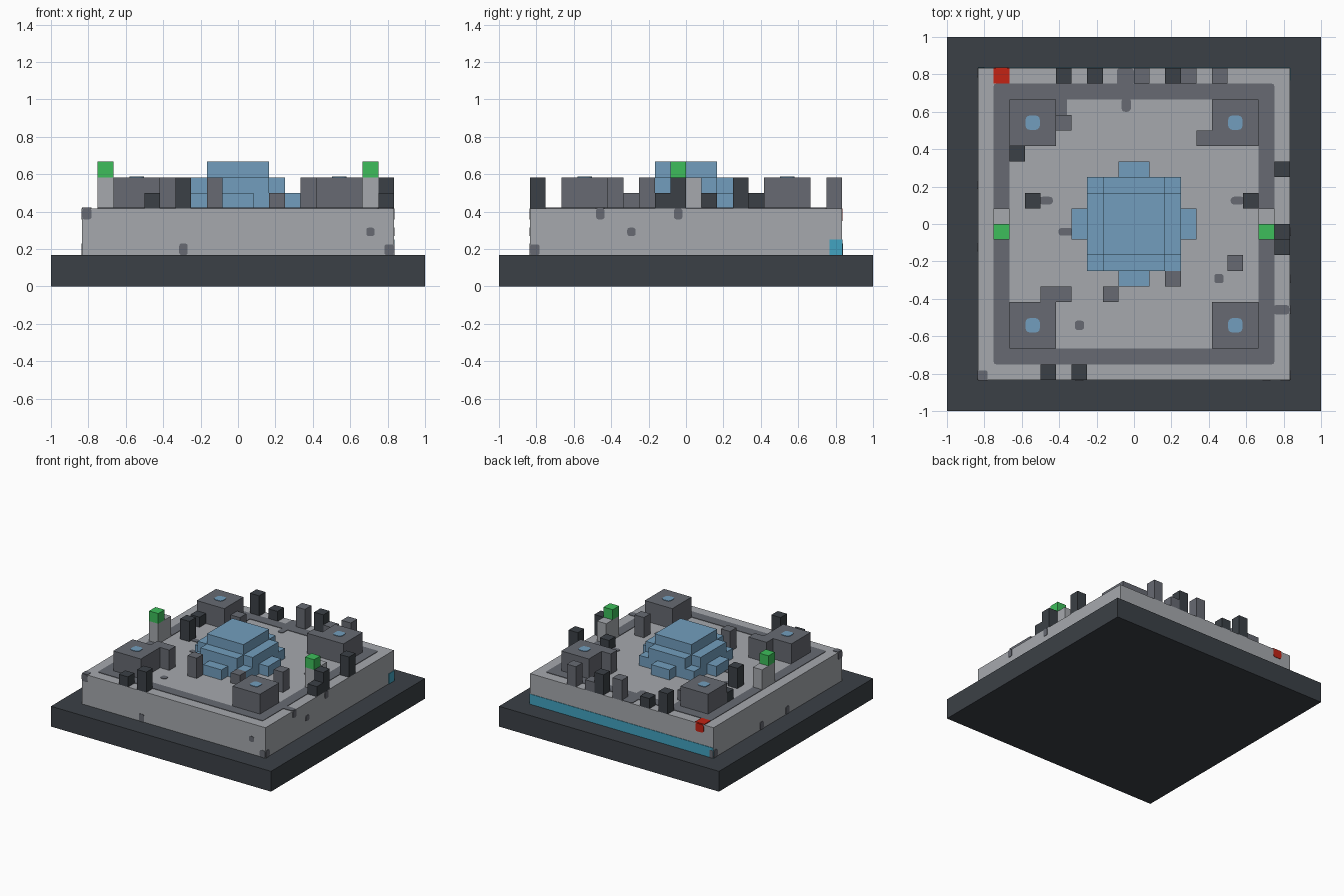
import bpy, bmesh, math
from mathutils import Vector

if "Cube" in bpy.data.objects:
    bpy.data.objects.remove(bpy.data.objects["Cube"], do_unlink=True)

U = 1 / 12          # one building block
DECK = 5            # deck level, in blocks
THICK = 0.004       # painted plate thickness


def material(name, rgb):
    lin = [((c / 255 + 0.055) / 1.055) ** 2.4 for c in rgb] + [1]
    m = bpy.data.materials.new(name)
    m.use_nodes = True
    m.diffuse_color = lin
    m.node_tree.nodes["Principled BSDF"].inputs["Base Color"].default_value = lin
    return m


CHARCOAL = material("charcoal", (59, 64, 70))
LIGHT = material("light grey", (166, 169, 174))
GREY = material("mid grey", (103, 106, 114))
BLUE = material("dusty blue", (114, 158, 190))
GREEN = material("green", (61, 190, 91))
RED = material("red", (195, 35, 20))
CYAN = material("cyan", (66, 163, 193))


def finish(name, bm, mat):
    bmesh.ops.recalc_face_normals(bm, faces=bm.faces)
    me = bpy.data.meshes.new(name)
    bm.to_mesh(me)
    bm.free()
    me.materials.append(mat)
    ob = bpy.data.objects.new(name, me)
    bpy.context.collection.objects.link(ob)
    return ob


def box(name, mat, x0, x1, y0, y1, z0, z1):
    bm = bmesh.new()
    bmesh.ops.create_cube(bm, size=1)
    for v in bm.verts:
        v.co = Vector(((x0 + x1) / 2 + v.co.x * (x1 - x0),
                       (y0 + y1) / 2 + v.co.y * (y1 - y0),
                       (z0 + z1) / 2 + v.co.z * (z1 - z0))) * U
    return finish(name, bm, mat)


def block(name, mat, x, y, h, w=1, d=1):
    return box(name, mat, x, x + w, y, y + d, DECK, DECK + h)


# Each side maps plate coordinates to a point and an outward direction
SIDES = {
    "top": (lambda a, b: (a, b, DECK), (0, 0, 1)),
    "roof": (lambda a, b: (a, b, DECK + 2), (0, 0, 1)),
    "front": (lambda a, b: (a, -10, b), (0, -1, 0)),
    "back": (lambda a, b: (a, 10, b), (0, 1, 0)),
    "left": (lambda a, b: (10, a, b), (1, 0, 0)),
    "right": (lambda a, b: (-10, a, b), (-1, 0, 0)),
}


def patch(name, mat, side, a0, a1, b0, b1, r=0.0, lift=1):
    """Thin painted plate with rounded corners."""
    place, normal = SIDES[side]
    bm = bmesh.new()
    pts = []
    for k, (ca, cb) in enumerate(((a1 - r, b1 - r), (a0 + r, b1 - r),
                                  (a0 + r, b0 + r), (a1 - r, b0 + r))):
        for s in range(4 if r else 1):
            t = math.pi / 2 * (k + s / 3)
            pts.append((ca + r * math.cos(t), cb + r * math.sin(t)))
    face = bm.faces.new([bm.verts.new(Vector(place(*p)) * U) for p in pts])
    out = bmesh.ops.extrude_face_region(bm, geom=[face])
    verts = [g for g in out["geom"] if isinstance(g, bmesh.types.BMVert)]
    bmesh.ops.translate(bm, verts=verts, vec=Vector(normal) * THICK * lift)
    return finish(name, bm, mat)


def dot(name, mat, side, a, b, size=0.3):
    return patch(name, mat, side, a - size, a + size, b - size, b + size, size * 0.6)


# Foundation and deck
box("foundation", CHARCOAL, -12, 12, -12, 12, 0, 2)
box("deck", LIGHT, -10, 10, -10, 10, 2, DECK)

# Painted path around the deck
for s, word in ((-1, "front"), (1, "back")):
    patch(word + "_path", GREY, "top", -9, 9, min(8 * s, 9 * s), max(8 * s, 9 * s), 0.15)
for s, word in ((-1, "right"), (1, "left")):
    patch(word + "_path", GREY, "top", min(8 * s, 9 * s), max(8 * s, 9 * s), -8.2, 8.2)

# Corner towers with a painted roof spot
for sx in (-1, 1):
    for sy in (-1, 1):
        tag = ("left" if sx > 0 else "right") + ("_back" if sy > 0 else "_front")
        block("tower_" + tag, GREY, 6.5 * sx - 1.5, 6.5 * sy - 1.5, 2, 3, 3)
        dot("tower_spot_" + tag, BLUE, "roof", 6.5 * sx, 6.5 * sy, 0.46)
block("tower_annex_right_front", GREY, -6, -5, 2, 2, 1)
block("tower_annex_right_back", GREY, -5, 6, 1)
block("tower_annex_left_back", GREY, 4, 5, 2)

# Gate posts with green lamps
for x, word in ((-9, "right"), (8, "left")):
    block(word + "_gate_post", LIGHT, x, -1, 2, 1, 2)
    box(word + "_gate_lamp", GREEN, x, x + 1, -1, 0, DECK + 2, DECK + 3)

# Stepped central building
for i, (w, d, h) in enumerate(((4, 4, 3), (6, 4, 2), (4, 6, 2), (6, 6, 1), (8, 2, 1), (2, 8, 1))):
    # nested tiers are trimmed slightly so shared walls stay clean
    block("centre_tier_%d" % (i + 1), BLUE, -w / 2, -d / 2, h, w, d)

# Small posts: x, y, height
for x, y, h in ((-5, 9, 2), (-3, 9, 1), (2, 9, 2), (-8, 4, 1), (-7, 1, 2), (7, 1, 1),
                (9, 3, 2), (9, -1, 2), (9, -2, 1), (-6, -10, 1), (-4, -10, 2)):
    block("dark_post", CHARCOAL, x, y, h)
for x, y, h in ((0, 9, 2), (3, 9, 1), (5, 9, 2), (6, -3, 2), (2, -4, 1), (-2, -5, 2)):
    block("grey_post", GREY, x, y, h)

# Worn patches on the deck
dot("deck_spot", GREY, "top", -3.5, -6.5)
dot("deck_spot", GREY, "top", 5.45, -3.5)
for a0, a1, b0, b1 in ((-4.85, -3.9, -0.75, -0.25), (-6.1, -5.2, 1.25, 1.75),
                       (6.2, 7.1, 1.25, 1.75), (-0.8, -0.2, 7.2, 8.1),
                       (8.9, 10, -5.8, -5.2)):
    patch("deck_streak", GREY, "top", a0, a1, b0, b1, 0.22)
patch("deck_patch", GREY, "top", -1.1, 0, 8.9, 10, 0.2)
patch("deck_patch", GREY, "top", -5, -4.3, 7, 8.1)
patch("deck_corner", GREY, "top", -10, -9.4, -10, -9.4, 0.1)

# Band along the rear wall, wrapping the corner
patch("rear_band", CYAN, "back", -10, 10, 2, 3)
patch("rear_band_end", CYAN, "left", 9.2, 10, 2, 3)

# Red marker on the rear edge
patch("marker_top", RED, "top", -9, -8, 9, 10, 0, 1.5)
patch("marker_side", RED, "back", -8.95, -8.05, 4.2, DECK, 0.2)

# Worn spots on the walls
dot("wall_spot", GREY, "front", 8.5, 3.5, 0.27)
dot("wall_spot", GREY, "left", -3.5, 3.5, 0.27)
for side, a, b0, b1, w in (("front", -3.5, 2, 2.75, 0.27), ("right", -1.5, 2, 2.75, 0.27),
                           ("right", 2.5, 2, 2.75, 0.27), ("left", -5.5, 4.3, 5, 0.27),
                           ("left", -0.5, 4.3, 5, 0.27), ("front", -9.7, 4.3, 5, 0.3),
                           ("right", -9.7, 4.3, 5, 0.3), ("front", 9.7, 2, 2.7, 0.3),
                           ("left", -9.7, 2, 2.7, 0.3), ("right", 9.7, 2, 2.75, 0.3)):
    patch("wall_stain", GREY, side, a - w, a + w, b0, b1, 0.15)
patch("rear_stain", GREY, "back", -10, -9.6, 2, 2.75, 0.1, 1.5)
